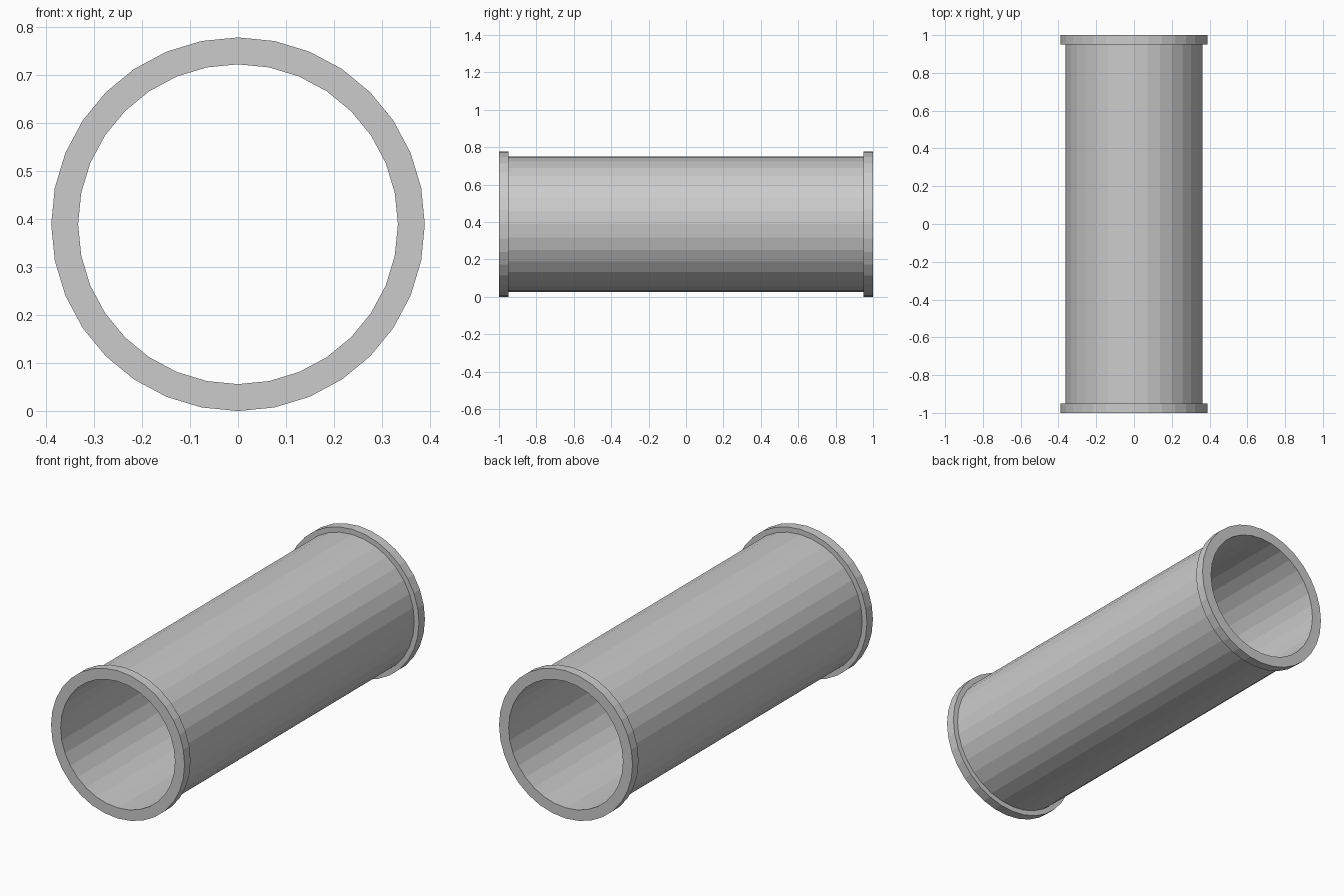
import bpy, bmesh, math

if "Cube" in bpy.data.objects:
    bpy.data.objects.remove(bpy.data.objects["Cube"])

SIDES = 32
R_FLANGE, R_BODY, R_BORE = 0.389, 0.362, 0.333
HALF, LIP = 1.0, 0.05

# Closed half-section (radius, y): bore, end faces, flanges and body
profile = [
    (R_BORE, -HALF), (R_FLANGE, -HALF), (R_FLANGE, -HALF + LIP), (R_BODY, -HALF + LIP),
    (R_BODY, HALF - LIP), (R_FLANGE, HALF - LIP), (R_FLANGE, HALF), (R_BORE, HALF),
]

# Flanged pipe: revolve the section about the y axis
bm = bmesh.new()
rings = []
for i in range(SIDES):
    a = 2 * math.pi * i / SIDES
    rings.append([bm.verts.new((r * math.cos(a), y, R_FLANGE + r * math.sin(a)))
                  for r, y in profile])
n = len(profile)
for i in range(SIDES):
    a, b = rings[i], rings[(i + 1) % SIDES]
    for j in range(n):
        k = (j + 1) % n
        bm.faces.new((a[j], a[k], b[k], b[j]))
bmesh.ops.recalc_face_normals(bm, faces=bm.faces)

mesh = bpy.data.meshes.new("flanged_pipe")
bm.to_mesh(mesh)
bm.free()
bpy.context.collection.objects.link(bpy.data.objects.new("flanged_pipe", mesh))
